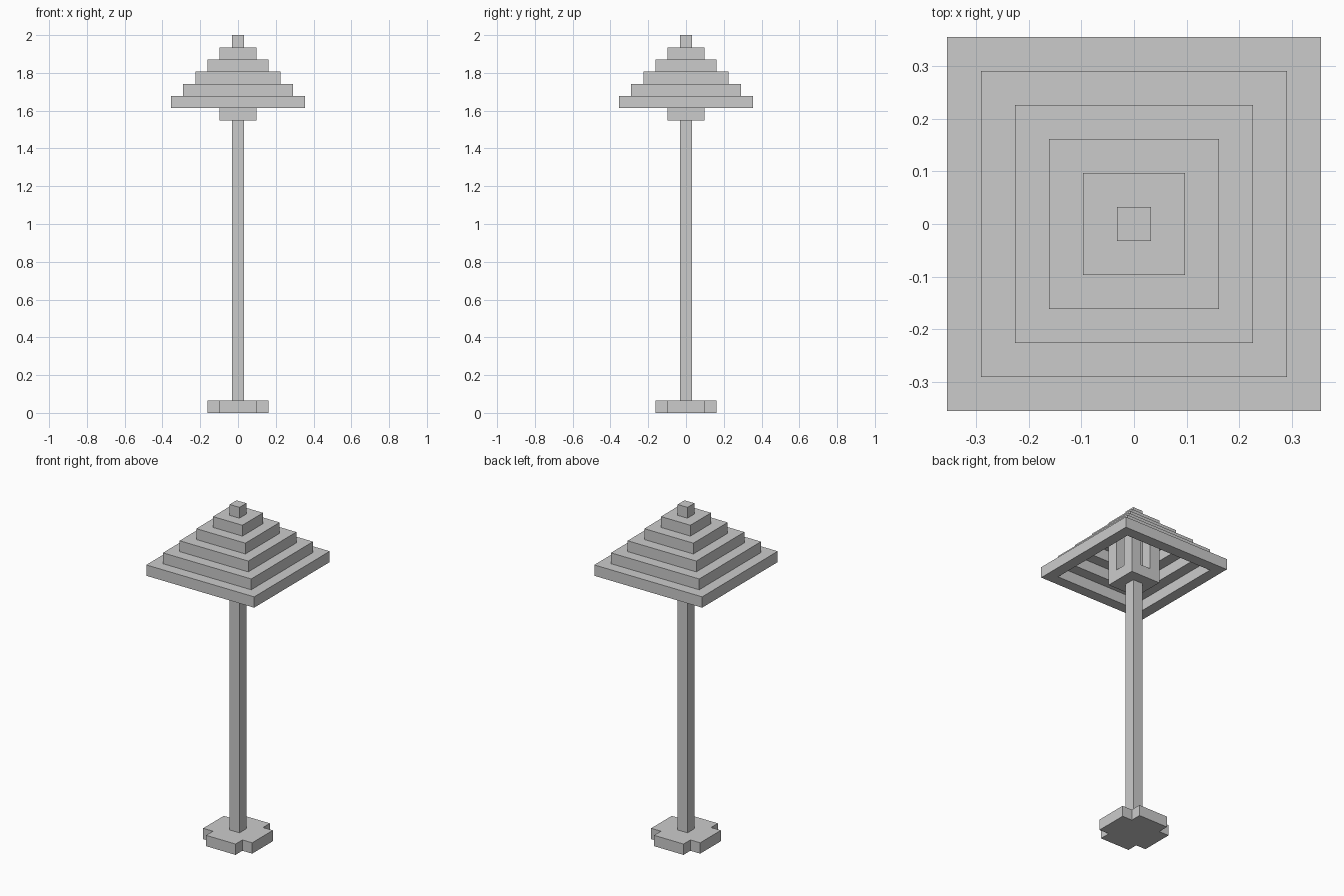
import bpy, bmesh

if "Cube" in bpy.data.objects:
    bpy.data.objects.remove(bpy.data.objects["Cube"])

U = 2 / 31  # one block of the stepped grid


def finish(name, bm):
    bmesh.ops.recalc_face_normals(bm, faces=bm.faces[:])
    mesh = bpy.data.meshes.new(name)
    bm.to_mesh(mesh)
    bm.free()
    obj = bpy.data.objects.new(name, mesh)
    bpy.context.collection.objects.link(obj)
    return obj


def prism(name, outline, z0, z1):
    """Extrude a flat outline (in blocks) from z0 to z1."""
    bm = bmesh.new()
    face = bm.faces.new([bm.verts.new((x * U, y * U, z0 * U)) for x, y in outline])
    ext = bmesh.ops.extrude_face_region(bm, geom=[face], use_keep_orig=True)
    top = [v for v in ext["geom"] if isinstance(v, bmesh.types.BMVert)]
    bmesh.ops.translate(bm, verts=top, vec=(0, 0, (z1 - z0) * U))
    return finish(name, bm)


def square(width, cx=0, cy=0):
    h = width / 2
    return [(cx - h, cy - h), (cx + h, cy - h), (cx + h, cy + h), (cx - h, cy + h)]


def square_ring(name, outer, inner, z0, z1):
    """Square frame with an open middle."""
    bm = bmesh.new()
    loops = [[bm.verts.new((x * U, y * U, z * U)) for x, y in square(w)]
             for w, z in ((outer, z0), (outer, z1), (inner, z1), (inner, z0))]
    for a, b in zip(loops, loops[1:] + loops[:1]):
        for i in range(4):
            j = (i + 1) % 4
            bm.faces.new((a[i], a[j], b[j], b[i]))
    return finish(name, bm)


# Foot: five blocks wide with the corners notched out
quarter = [(2.5, -1.5), (2.5, 1.5), (1.5, 1.5)]
foot = []
for _ in range(4):
    foot += quarter
    quarter = [(-y, x) for x, y in quarter]
prism("foot", foot, 0, 1)

# Post and lantern floor
prism("post", square(1), 1, 24)
prism("lantern_floor", square(3), 24, 25)

# Lantern: corner bars around a central light column
for i, (sx, sy) in enumerate([(-1, -1), (1, -1), (1, 1), (-1, 1)]):
    prism(f"lantern_bar_{i + 1}", square(1, sx, sy), 25, 29)
prism("lantern_light", square(1), 25, 29)

# Hollow stepped roof
for i, width in enumerate((11, 9, 7, 5)):
    square_ring(f"roof_step_{i + 1}", width, width - 2, 25 + i, 26 + i)

# Roof cap and finial
prism("roof_cap", square(3), 29, 30)
prism("finial", square(1), 30, 31)
